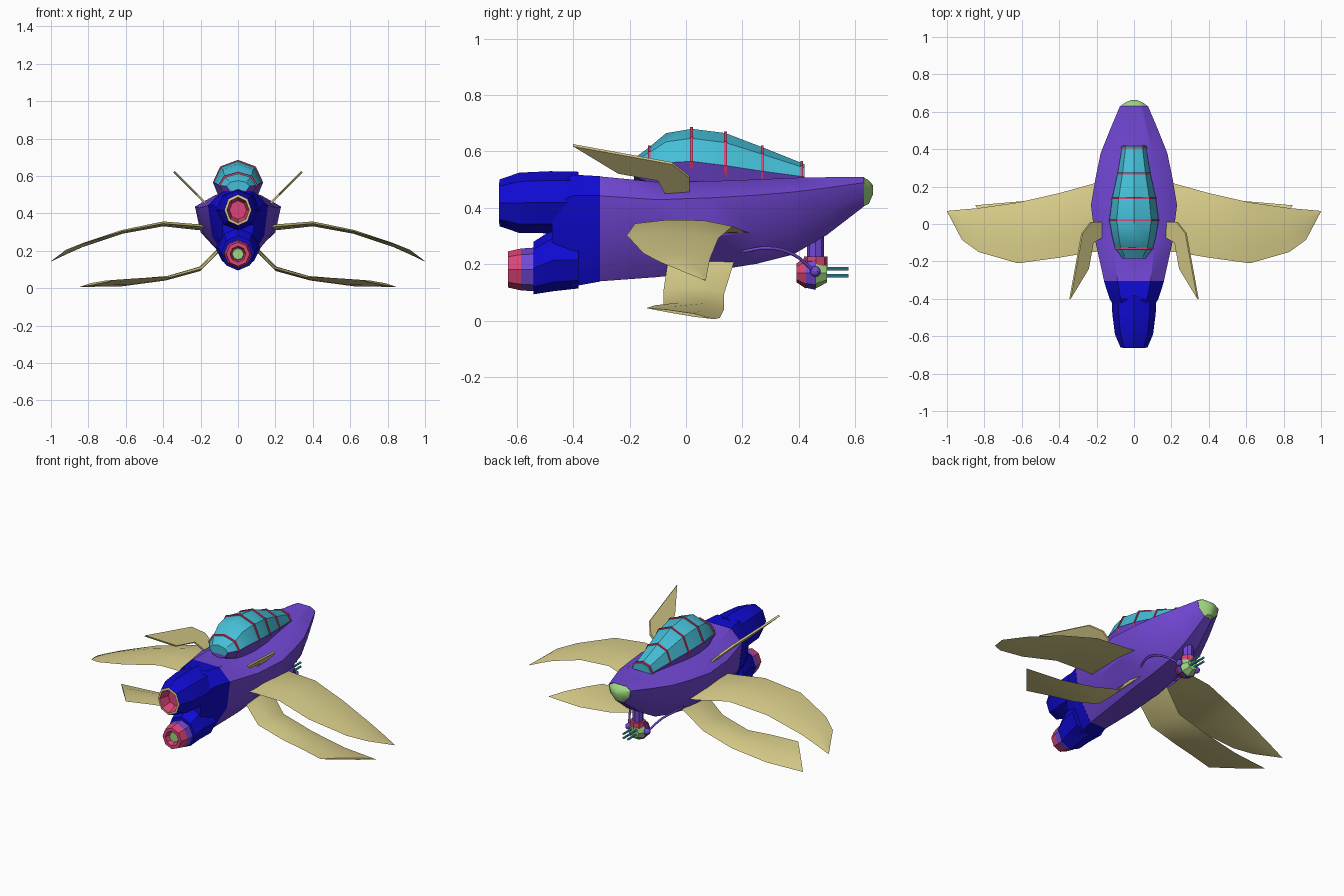
import bpy, bmesh, math
from mathutils import Vector

if "Cube" in bpy.data.objects:
    bpy.data.objects.remove(bpy.data.objects["Cube"])

COL = {"purple": (.17, .065, .68), "teal": (.06, .52, .68), "gold": (.71, .63, .26),
       "blue": (.005, .003, .64), "pink": (.72, .06, .19), "green": (.35, .68, .22)}
MATS = {}
for k, c in COL.items():
    MATS[k] = bpy.data.materials.new(k)
    MATS[k].diffuse_color = (*c, 1)


def finish(name, bm, color, mirror=False, angle=32):
    bmesh.ops.recalc_face_normals(bm, faces=bm.faces)
    me = bpy.data.meshes.new(name)
    bm.to_mesh(me)
    bm.free()
    ob = bpy.data.objects.new(name, me)
    bpy.context.collection.objects.link(ob)
    me.materials.append(MATS[color])
    if mirror:
        m = ob.modifiers.new("mirror", 'MIRROR')
        m.use_mirror_merge = False
    bpy.ops.object.select_all(action='DESELECT')
    ob.select_set(True)
    bpy.context.view_layer.objects.active = ob
    bpy.ops.object.shade_smooth_by_angle(angle=math.radians(angle))
    return ob


def loft(name, rings, color, caps=(True, True), mirror=False, angle=32):
    bm = bmesh.new()
    rows = [[bm.verts.new(p) for p in r] for r in rings]
    n = len(rows[0])
    for a, b in zip(rows, rows[1:]):
        for i in range(n):
            j = (i + 1) % n
            bm.faces.new((a[i], a[j], b[j], b[i]))
    if caps[0]:
        bm.faces.new(rows[0])
    if caps[1]:
        bm.faces.new(rows[-1])
    return finish(name, bm, color, mirror, angle)


def oval(y, zc, rx, rz, n=8, a0=0, sweep=360):
    count = n if sweep == 360 else n // 2 + 1
    return [(rx * math.cos(t), y, zc + rz * math.sin(t))
            for t in (math.radians(a0 + 360 * i / n) for i in range(count))]


# Hull cross-section: broad shoulders, narrow keel
HALF = [(.55, .97), (1, .79), (.87, .37), (.33, 0)]


def hull(y, w, zb, zt):
    pts = HALF + [(-a, b) for a, b in reversed(HALF)]
    return [(a * w, y, zb + b * (zt - zb)) for a, b in pts]


# Fuselage, nose and tail
loft("fuselage", [hull(*s) for s in [
    (-.305, .16, .14, .523), (-.1, .205, .155, .502), (.1, .23, .178, .505), (.25, .205, .202, .51),
    (.38, .178, .235, .515), (.5, .13, .305, .515), (.63, .075, .405, .512)]], "purple")
loft("nose_tip", [hull(*s) for s in [(.628, .075, .405, .512), (.648, .05, .415, .5), (.663, .015, .45, .48)]],
     "green")
loft("tail_section", [hull(*s) for s in [(-.305, .161, .139, .524), (-.4, .13, .122, .53), (-.475, .09, .15, .48)]],
     "blue")

# Upper engine: open pipe with gold lip and recess
loft("upper_engine", [oval(*s) for s in [
    (-.38, .42, .12, .108), (-.48, .42, .116, .11), (-.59, .418, .102, .107), (-.66, .418, .072, .083)]],
    "blue", (True, False))
loft("upper_engine_lip", [oval(-.66, .418, .072, .083), oval(-.662, .418, .06, .069)], "gold", (False, False))
loft("upper_engine_recess", [oval(-.662, .418, .06, .069), oval(-.6, .418, .045, .05)], "pink", (False, True))

# Lower engine: stepped nozzle
loft("lower_engine", [oval(*s) for s in [(-.38, .215, .12, .1), (-.47, .215, .105, .11), (-.54, .187, .088, .093)]],
     "blue")
loft("lower_engine_ring", [oval(-.53, .182, .078, .078), oval(-.585, .182, .074, .074)], "purple")
loft("lower_engine_nozzle", [oval(*s) for s in [
    (-.585, .182, .074, .074), (-.63, .182, .062, .064), (-.63, .182, .043, .043), (-.6, .182, .034, .034)]], "pink")
loft("lower_engine_core", [oval(-.6, .182, .033, .033), oval(-.61, .182, .03, .03)], "green")

# Canopy, purple sill and ribs
CAN = [(-.185, .545, .06, .03), (-.13, .55, .1, .065), (-.07, .56, .115, .105), (.02, .565, .13, .115),
       (.14, .55, .115, .115), (.27, .53, .087, .085), (.42, .51, .062, .045)]
loft("canopy", [oval(*s) for s in CAN], "teal")
loft("canopy_sill", [oval(y, z, w * 1.03, r * 1.06 + .015, 8, 180, 180) for y, z, w, r in CAN], "purple")
for i, (y, z, w, r) in enumerate([CAN[1], CAN[3], CAN[4], CAN[5], (.41, .511, .064, .049)]):
    loft(f"canopy_rib_{i + 1}", [oval(y - .005, z, w + .005, r + .006), oval(y + .005, z, w + .005, r + .006)], "pink")


# Wings: stations of leading point, trailing point, thickness
def wing(name, stations):
    rings = []
    for le, te, th in stations:
        le, te = Vector(le), Vector(te)
        up = Vector((0, 0, th * .7))
        a, b = le.lerp(te, .3), le.lerp(te, .7)
        rings.append([le, a + up, b + up * .8, te, b - up * .3, a - up * .4])
    loft(name, rings, "gold", mirror=True)


wing("upper_wings", [
    ((.1, .24, .31), (.1, -.14, .32), .03), ((.22, .215, .315), (.22, -.15, .33), .03),
    ((.4, .165, .335), (.4, -.18, .345), .026), ((.62, .115, .293), (.62, -.21, .303), .02),
    ((.83, .085, .22), (.83, -.15, .238), .015), ((.92, .077, .18), (.92, -.085, .205), .01),
    ((1, .07, .142), (.995, .058, .147), .003)])
wing("lower_wings", [
    ((.06, .18, .24), (.06, -.06, .24), .03), ((.21, .135, .095), (.19, -.08, .105), .025),
    ((.4, .135, .042), (.36, -.08, .058), .022), ((.62, .12, .01), (.5, -.11, .055), .018),
    ((.85, .1, .006), (.65, -.14, .045), .012)])

# Swept dorsal fins: flat blades leaning outward
FIN = [(.012, .455), (.012, .51), (-.05, .558), (-.4, .622), (-.24, .525), (-.1, .5), (-.075, .455)]
loft("dorsal_fins", [[(.175 + (z - .455) + d, y, z - d) for y, z in FIN] for d in (-.004, .004)], "gold", mirror=True)

# Under-nose gun
loft("gun_stem", [[(.03 * math.cos(t * math.pi / 4), .458 + .03 * math.sin(t * math.pi / 4), z) for t in range(8)]
                  for z in (.2, .33)], "purple")
loft("gun_stem_collar", [[(.042 * math.cos(t * math.pi / 4), .46 + .042 * math.sin(t * math.pi / 4), z)
                          for t in range(8)] for z in (.19, .228)], "pink")
GUN = [("gun_back", "pink", .392, .034, .425, .056), ("gun_body", "purple", .425, .053, .458, .06),
       ("gun_face", "green", .458, .056, .5, .034)]
for name, color, y0, r0, y1, r1 in GUN:
    loft(name, [oval(y0, .17, r0, r0), oval(y1, .17, r1, r1)], color)
for i in range(4):
    x, z = (.015 if i % 2 else -.015), (.185 if i < 2 else .16)
    loft(f"gun_barrel_{i + 1}", [[(px + x, py, pz) for px, py, pz in oval(y, z, .006, .006)] for y in (.48, .575)],
         "teal")

# Side pivots and feed hoses
for s, side in ((1, "right"), (-1, "left")):
    bm = bmesh.new()
    bmesh.ops.create_uvsphere(bm, u_segments=10, v_segments=6, radius=.019)
    bmesh.ops.translate(bm, verts=bm.verts, vec=(s * .062, .458, .175))
    finish("gun_pivot_" + side, bm, "purple")
    cu = bpy.data.curves.new("hose_" + side, 'CURVE')
    cu.dimensions = '3D'
    cu.bevel_depth = .006
    cu.bevel_resolution = 1
    cu.resolution_u = 4
    sp = cu.splines.new('BEZIER')
    path = [(.12, .2, .245), (.14, .29, .258), (.105, .38, .235), (.062, .455, .175)]
    sp.bezier_points.add(len(path) - 1)
    for bp, (x, y, z) in zip(sp.bezier_points, path):
        bp.co = (s * x, y, z)
        bp.handle_left_type = bp.handle_right_type = 'AUTO'
    cu.materials.append(MATS["purple"])
    bpy.context.collection.objects.link(bpy.data.objects.new("hose_" + side, cu))

for m in bpy.data.materials:
    if m.users and not m.is_grease_pencil:
        m.use_nodes = True
        m.node_tree.nodes["Principled BSDF"].inputs["Base Color"].default_value = m.diffuse_color
